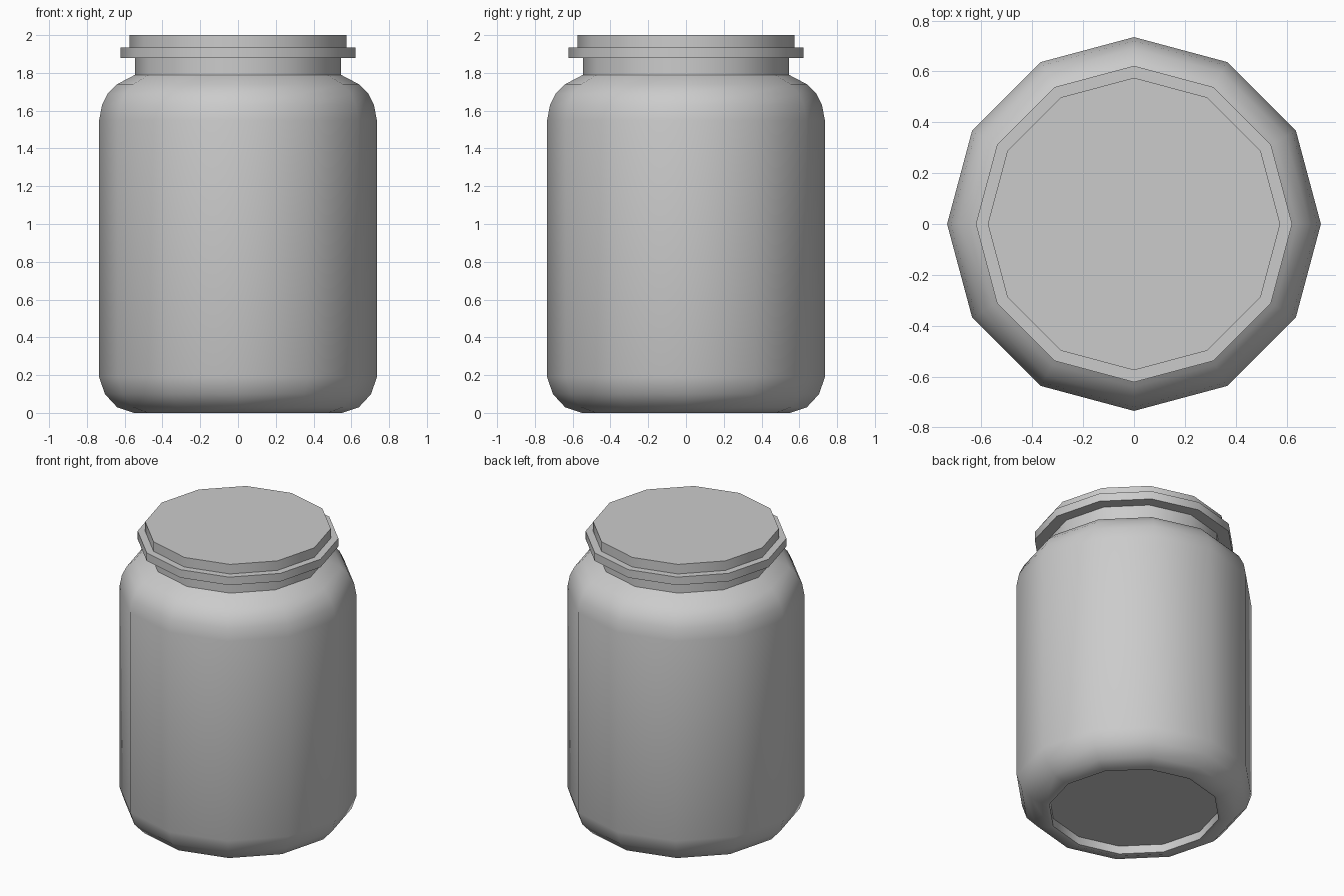
import bpy, bmesh, math

if "Cube" in bpy.data.objects:
    bpy.data.objects.remove(bpy.data.objects["Cube"])

SIDES = 12


def lathe(name, profile, cap_start=False, cap_end=False):
    """Turn an (r, z) profile into a 12-sided shell, profile running upwards."""
    bm = bmesh.new()
    rings = []
    for r, z in profile:
        rings.append([bm.verts.new((r * math.cos(math.tau * i / SIDES),
                                    r * math.sin(math.tau * i / SIDES), z))
                      for i in range(SIDES)])
    for a, b in zip(rings, rings[1:]):
        for i in range(SIDES):
            j = (i + 1) % SIDES
            bm.faces.new((a[i], a[j], b[j], b[i]))
    if cap_start:
        bm.faces.new(rings[0][::-1])
    if cap_end:
        bm.faces.new(rings[-1])
    mesh = bpy.data.meshes.new(name)
    bm.to_mesh(mesh)
    bm.free()
    obj = bpy.data.objects.new(name, mesh)
    bpy.context.collection.objects.link(obj)
    bpy.ops.object.select_all(action='DESELECT')
    obj.select_set(True)
    bpy.context.view_layer.objects.active = obj
    bpy.ops.object.shade_smooth_by_angle(angle=math.radians(35))
    return obj


# Jar body: recessed base, rounded foot, straight wall, rounded shoulder, neck
lathe("jar_body", [
    (0.53, 0.06), (0.53, 0.005), (0.55, 0.0),
    (0.64, 0.03), (0.705, 0.10), (0.735, 0.19),
    (0.735, 1.55), (0.72, 1.63), (0.69, 1.69), (0.64, 1.74), (0.545, 1.79),
    (0.545, 1.88),
], cap_start=True)

# Lid: collar ring and flat cap
lathe("lid", [
    (0.545, 1.88), (0.622, 1.88), (0.622, 1.935), (0.575, 1.935), (0.575, 2.0),
], cap_end=True)
